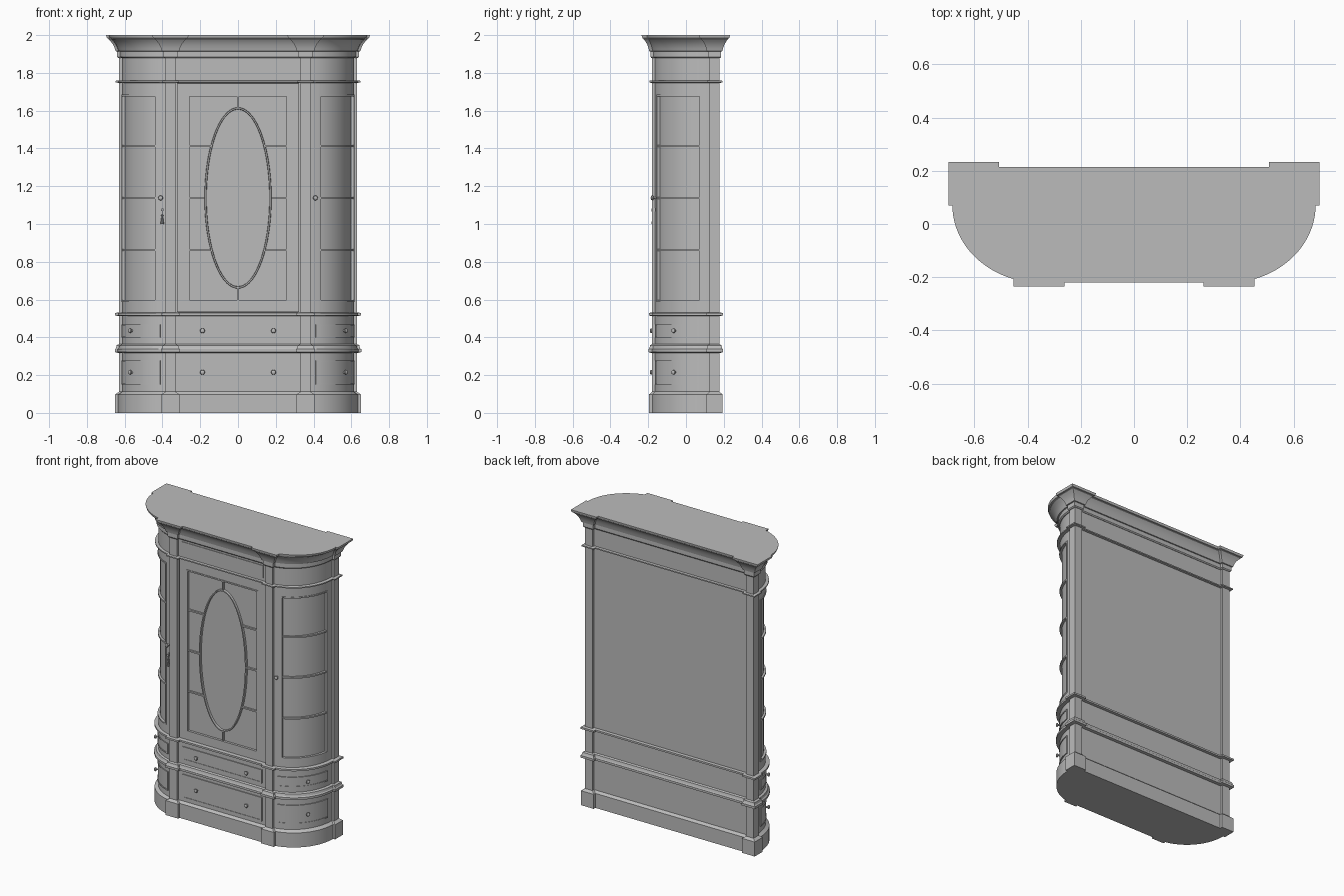
import bpy, bmesh, math
from mathutils import Vector

if "Cube" in bpy.data.objects:
    bpy.data.objects.remove(bpy.data.objects["Cube"], do_unlink=True)

grey = bpy.data.materials.new("plain_grey")
grey.use_nodes = True
grey.diffuse_color = (0.5, 0.5, 0.5, 1)
grey.node_tree.nodes["Principled BSDF"].inputs["Base Color"].default_value = (0.5, 0.5, 0.5, 1)

FRONT = -0.165                  # face of the flat middle bay
CX, CY = 0.345, 0.125           # centre of each rounded corner
RX, RY = 0.27, 0.293            # radii of each rounded corner
RECESS = 0.012                  # depth of the door panels


def loft(name, rings, closed=False):
    """Skin equal rings of points; cap the ends unless the rings form a loop."""
    bm = bmesh.new()
    rows = [[bm.verts.new(p) for p in ring] for ring in rings]
    pairs = list(zip(rows, rows[1:]))
    if closed:
        pairs.append((rows[-1], rows[0]))
    else:
        bm.faces.new(rows[0][::-1])
        bm.faces.new(rows[-1])
    for a, b in pairs:
        for i in range(len(a)):
            j = (i + 1) % len(a)
            bm.faces.new((a[i], a[j], b[j], b[i]))
    bmesh.ops.recalc_face_normals(bm, faces=bm.faces)
    mesh = bpy.data.meshes.new(name)
    bm.to_mesh(mesh)
    bm.free()
    mesh.materials.append(grey)
    obj = bpy.data.objects.new(name, mesh)
    bpy.context.collection.objects.link(obj)
    bpy.ops.object.select_all(action='DESELECT')
    obj.select_set(True)
    bpy.context.view_layer.objects.active = obj
    bpy.ops.object.shade_smooth_by_angle(angle=math.radians(30))
    return obj


def outline(z, o, recess=0.0, steps=24):
    """Plan of the cabinet at height z, grown outward by o."""
    ox, front, post = 1.25 * o, FRONT - o, CY - o
    half = [(0.33 - ox, front + recess), (0.33 - ox, -0.18 - o),
            (0.385 + ox, -0.18 - o)]
    start = math.acos((0.385 + ox - CX) / (RX + ox))
    for i in range(steps + 1):
        a = start * (1 - i / steps)
        half.append((CX + (RX + ox - recess) * math.cos(a),
                     post - (RY - recess) * math.sin(a)))
    half += [(0.63 + ox, post), (0.63 + ox, 0.178 + o),
             (0.575 - ox, 0.178 + o), (0.575 - ox, 0.16 + o)]
    return [(x, y, z) for x, y in half] + [(-x, y, z) for x, y in half[::-1]]


def shell(name, profile, recess=0.0):
    return loft(name, [outline(z, o, recess) for z, o in profile])


def flat(u, z, d):
    return (u, FRONT - d, z)


def arc(side):
    def place(u, z, d):
        a = math.radians(u)
        return (side * (CX + (RX + d) * math.cos(a)), CY - (RY + d) * math.sin(a), z)
    return place


def slab(name, place, u0, u1, z0, z1, d0, d1, n=1):
    """Block that follows the flat or rounded front."""
    rings = []
    for i in range(n + 1):
        u = u0 + (u1 - u0) * i / n
        rings.append([place(u, z0, d0), place(u, z0, d1), place(u, z1, d1), place(u, z1, d0)])
    return loft(name, rings)


def frame(name, place, u0, u1, z0, z1, wu, wz, d0, d1, n=1):
    for tag, box in (("left", (u0, u0 + wu, z0, z1)), ("right", (u1 - wu, u1, z0, z1))):
        slab(f"{name}_{tag}", place, *box, d0, d1)
    for tag, a in (("bottom", z0), ("top", z1 - wz)):
        slab(f"{name}_{tag}", place, u0 + wu, u1 - wu, a, a + wz, d0, d1, n)


def turned(name, base, axis, profile, n=16):
    """Turned part: (distance along axis, radius) pairs."""
    base, axis = Vector(base), Vector(axis).normalized()
    s = axis.orthogonal().normalized()
    t = axis.cross(s)
    ang = [2 * math.pi * i / n for i in range(n)]
    return loft(name, [[base + axis * h + (s * math.cos(a) + t * math.sin(a)) * r
                        for a in ang] for h, r in profile])


def knob(name, place, u, z):
    p = Vector(place(u, z, 0))
    turned(name, p, Vector(place(u, z, 1)) - p,
           [(-0.004, 0.006), (0.01, 0.005), (0.013, 0.011), (0.018, 0.013),
            (0.023, 0.011), (0.026, 0.005)])


# Carcass, base and mouldings
shell("plinth", [(0, 0.016), (0.098, 0.016), (0.106, 0.006), (0.112, 0)])
shell("lower_case", [(0.10, 0), (0.53, 0)])
shell("waist_moulding", [(0.318, 0.006), (0.322, 0.018), (0.337, 0.018), (0.343, 0.013),
                         (0.358, 0.010), (0.364, 0)])
shell("counter_moulding", [(0.513, 0.006), (0.516, 0.017), (0.528, 0.017), (0.532, 0.004)])
shell("door_case", [(0.53, 0), (1.75, 0)], RECESS)
shell("frieze_moulding", [(1.747, 0.004), (1.75, 0.014), (1.758, 0.014), (1.761, 0.004)])
shell("frieze", [(1.75, 0), (1.90, 0)])
shell("cornice", [(1.878, 0.003), (1.885, 0.008), (1.913, 0.008), (1.915, 0.014),
                  (1.93, 0.018), (1.95, 0.025), (1.968, 0.036), (1.978, 0.044),
                  (1.981, 0.044), (1.984, 0.051), (1.996, 0.0545), (2.0, 0.0545)])

# Middle door
frame("middle_door_frame", flat, -0.322, 0.322, 0.535, 1.745, 0.057, 0.06, -0.014, 0)
frame("middle_door_bead", flat, -0.267, 0.267, 0.588, 1.685, 0.009, 0.009, -0.014, 0.004)

MID, OW, OH = 1.138, 0.172, 0.474
oval = []
for i in range(72):
    a = 2 * math.pi * i / 72
    c, s = math.cos(a), math.sin(a)
    oval.append([flat((OW + w) * c, MID + (OH + w) * s, d)
                 for w, d in ((-0.006, -0.014), (-0.004, 0.002), (0.004, 0.002), (0.006, -0.014))])
loft("oval_bead", oval, closed=True)

BARS = (0.862, 1.138, 1.412)
for i, z in enumerate(BARS):
    edge = OW * math.sqrt(1 - ((z - MID) / OH) ** 2)
    for tag, s in (("left", 1), ("right", -1)):
        slab(f"middle_bar_{tag}_{i}", flat, s * edge, s * 0.262, z - 0.005, z + 0.005, -0.014, 0)
slab("middle_bar_top", flat, -0.005, 0.005, MID + OH, 1.68, -0.014, 0)
slab("middle_bar_bottom", flat, -0.005, 0.005, 0.59, MID - OH, -0.014, 0)

# Middle drawers and frieze panel
slab("frieze_panel", flat, -0.305, 0.305, 1.78, 1.865, -0.004, 0.004)
for name, z0, z1, kz in (("upper", 0.392, 0.482, 0.435), ("lower", 0.135, 0.295, 0.215)):
    slab(f"{name}_middle_drawer", flat, -0.297, 0.297, z0, z1, -0.004, 0.003)
    frame(f"{name}_middle_drawer_bead", flat, -0.297, 0.297, z0, z1, 0.008, 0.008, 0, 0.006)
    for tag, x in (("left", 0.188), ("right", -0.188)):
        knob(f"{name}_middle_knob_{tag}", flat, x, kz)

# Rounded side doors and drawers
for tag, s in (("left", 1), ("right", -1)):
    side = arc(s)
    slab(f"{tag}_door_back_stile", side, 0, 9, 0.53, 1.75, -0.014, 0, 3)
    slab(f"{tag}_door_front_stile", side, 71.5, 81.5, 0.53, 1.75, -0.014, 0, 3)
    slab(f"{tag}_door_bottom_rail", side, 9, 71.5, 0.53, 0.59, -0.014, 0, 20)
    slab(f"{tag}_door_top_rail", side, 9, 71.5, 1.68, 1.75, -0.014, 0, 20)
    frame(f"{tag}_door_bead", side, 8.5, 72, 0.588, 1.685, 2, 0.009, -0.014, 0.004, 20)
    for i, z in enumerate(BARS):
        slab(f"{tag}_door_bar_{i}", side, 9, 71.5, z - 0.005, z + 0.005, -0.014, 0.002, 20)
    knob(f"{tag}_door_knob", side, 77, 1.138)
    for name, z0, z1, kz in (("upper", 0.398, 0.468, 0.435), ("lower", 0.15, 0.278, 0.215)):
        slab(f"{name}_{tag}_drawer", side, 8.5, 76, z0, z1, -0.004, 0.003, 20)
        frame(f"{name}_{tag}_drawer_bead", side, 8.5, 76, z0, z1, 1.6, 0.008, 0, 0.006, 20)
        knob(f"{name}_{tag}_drawer_knob", side, 38, kz)
    slab(f"{tag}_keyhole_plate", side, 77, 78.5, 1.065, 1.085, -0.002, 0.003)

# Key and tassel in the right door
lock = arc(-1)(78, 1.075, 0)
turned("key", lock, (0, -1, 0), [(-0.002, 0.003), (0.016, 0.003), (0.017, 0.008), (0.02, 0.008)], 10)
turned("tassel", (lock[0], lock[1] - 0.012, 1.075), (0, 0, -1),
       [(0, 0.002), (0.025, 0.002), (0.03, 0.007), (0.036, 0.004), (0.07, 0.009), (0.075, 0.008)], 10)
